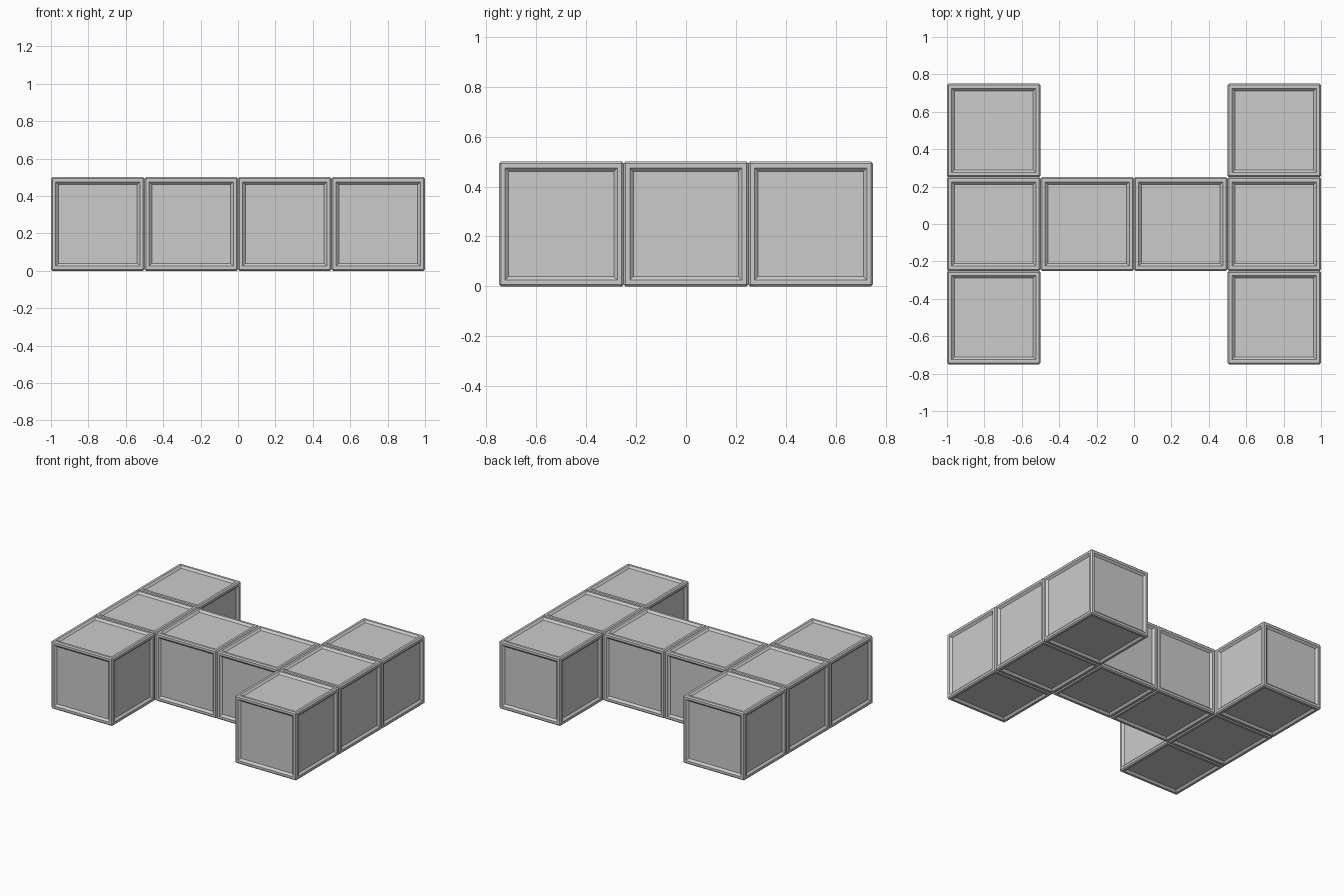
import bpy, bmesh

if "Cube" in bpy.data.objects:
    bpy.data.objects.remove(bpy.data.objects["Cube"])

SIZE = 0.5
BEVEL = 0.008     # softened outer edges
FRAME = 0.024     # flat rim inside the bevel
SLOPE = 0.02      # width of the sloped step
DEPTH = 0.014     # panel recess


def crate_mesh():
    # Bevelled cube with a recessed panel on each of its six sides
    bm = bmesh.new()
    bmesh.ops.create_cube(bm, size=SIZE)
    bmesh.ops.bevel(bm, geom=bm.edges[:], offset=BEVEL, segments=1,
                    affect='EDGES', profile=0.5)
    sides = [f for f in bm.faces if f.calc_area() > 0.1]
    bmesh.ops.inset_individual(bm, faces=sides, thickness=FRAME)
    bmesh.ops.inset_individual(bm, faces=sides, thickness=SLOPE, depth=-DEPTH)
    bmesh.ops.recalc_face_normals(bm, faces=bm.faces)
    mesh = bpy.data.meshes.new("panelled_block")
    bm.to_mesh(mesh)
    bm.free()
    return mesh


def place(name, mesh, x, y):
    obj = bpy.data.objects.new(name, mesh)
    obj.location = (x, y, SIZE / 2)
    bpy.context.collection.objects.link(obj)


block = crate_mesh()

# Crossbar of the H
for side, s in (("left", -1), ("right", 1)):
    place(f"crossbar_block_{side}", block, s * SIZE / 2, 0)
    # Three-block end bars
    for row, y in (("front", -SIZE), ("middle", 0), ("back", SIZE)):
        place(f"end_block_{side}_{row}", block, s * SIZE * 1.5, y)
